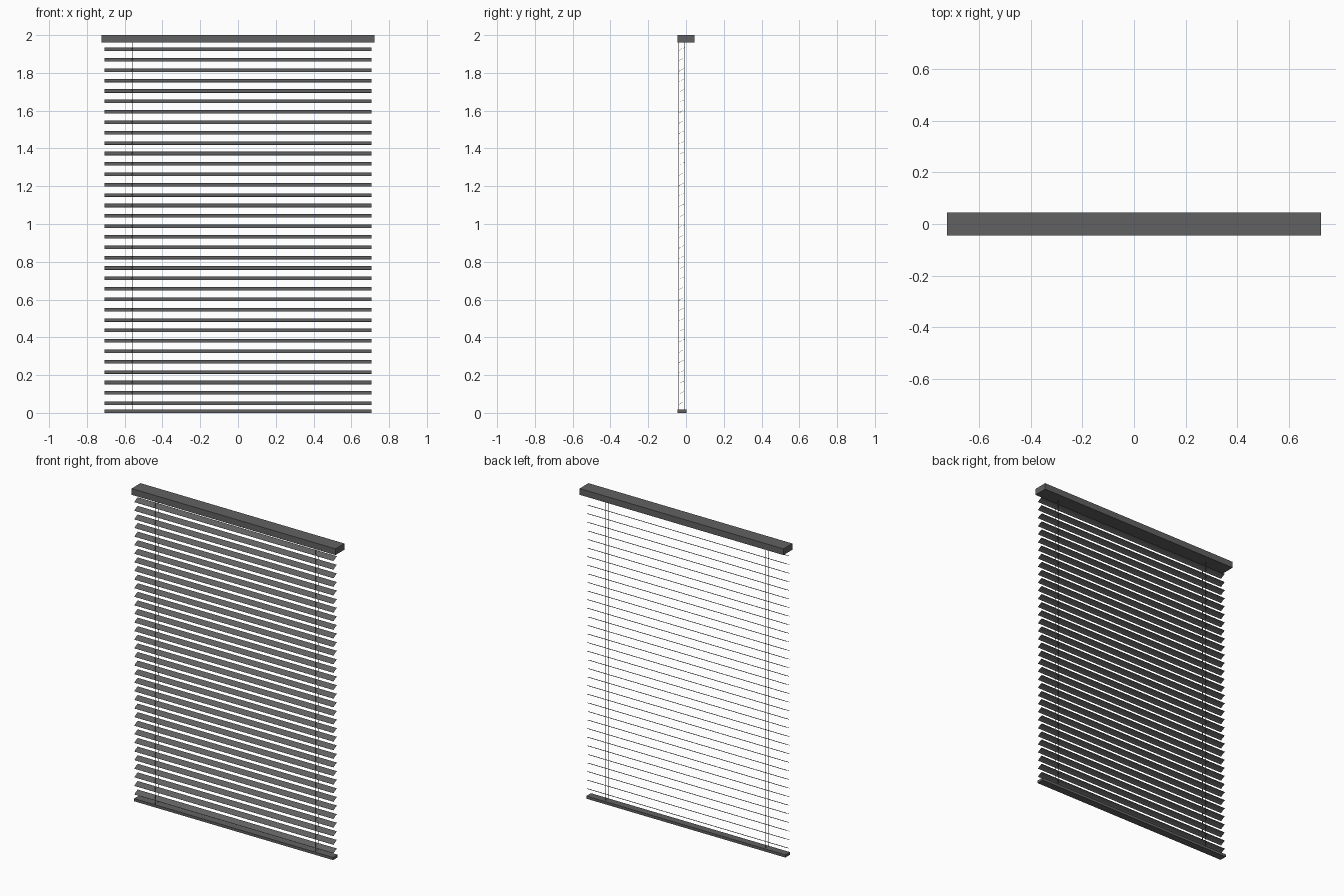
import bpy
import bmesh
from mathutils import Vector

cube = bpy.data.objects.get("Cube")
if cube:
    bpy.data.objects.remove(cube, do_unlink=True)

# One dark grey finish
GREY = (0.12, 0.12, 0.12, 1.0)
mat = bpy.data.materials.new("dark grey")
mat.use_nodes = True
mat.diffuse_color = GREY
bsdf = mat.node_tree.nodes["Principled BSDF"]
bsdf.inputs["Base Color"].default_value = GREY
bsdf.inputs["Roughness"].default_value = 0.6


def extrude_profile(name, profile, x0, x1):
    """Sweep a closed (y, z) outline from x0 to x1 and cap both ends."""
    bm = bmesh.new()
    face = bm.faces.new([bm.verts.new((x0, y, z)) for y, z in profile])
    swept = bmesh.ops.extrude_face_region(bm, geom=[face], use_keep_orig=True)
    verts = [v for v in swept["geom"] if isinstance(v, bmesh.types.BMVert)]
    bmesh.ops.translate(bm, verts=verts, vec=(x1 - x0, 0, 0))
    bmesh.ops.recalc_face_normals(bm, faces=bm.faces)
    mesh = bpy.data.meshes.new(name)
    bm.to_mesh(mesh)
    bm.free()
    mesh.materials.append(mat)
    obj = bpy.data.objects.new(name, mesh)
    bpy.context.collection.objects.link(obj)
    return obj


def box(name, x0, x1, y0, y1, z0, z1):
    return extrude_profile(name, [(y0, z0), (y1, z0), (y1, z1), (y0, z1)], x0, x1)


# Rails
HALF = 0.706
box("head_rail", -0.723, 0.723, -0.045, 0.045, 1.96, 2.0)
box("bottom_rail", -HALF, HALF, -0.045, 0.002, 0.0, 0.017)

# Slat: thin, slightly crowned strip, front edge tilted down
front, back = Vector((-0.041, -0.009)), Vector((-0.007, 0.009))
normal = Vector((front.y - back.y, back.x - front.x)).normalized()
THICK, CROWN, STEPS = 0.001, 0.002, 4
top = []
for i in range(STEPS + 1):
    t = i / STEPS
    top.append(front.lerp(back, t) + normal * CROWN * 4 * t * (1 - t))
outline = [tuple(p) for p in top] + [tuple(p - normal * THICK) for p in reversed(top)]

SLATS, LOWEST, HIGHEST = 35, 0.051, 1.925
slat = extrude_profile("slat", outline, -HALF, HALF)
slat.location.z = LOWEST
for i in range(1, SLATS):
    copy = bpy.data.objects.new(f"slat_{i + 1}", slat.data)
    copy.location.z = LOWEST + (HIGHEST - LOWEST) * i / (SLATS - 1)
    bpy.context.collection.objects.link(copy)

# Ladder cords, a front and back pair on each side
R = 0.0012
for side, x in (("right", -0.56), ("left", 0.577)):
    for place, y in (("front", -0.038), ("back", -0.009)):
        box(f"{side}_{place}_cord", x - R, x + R, y - R, y + R, 0.01, 1.97)
